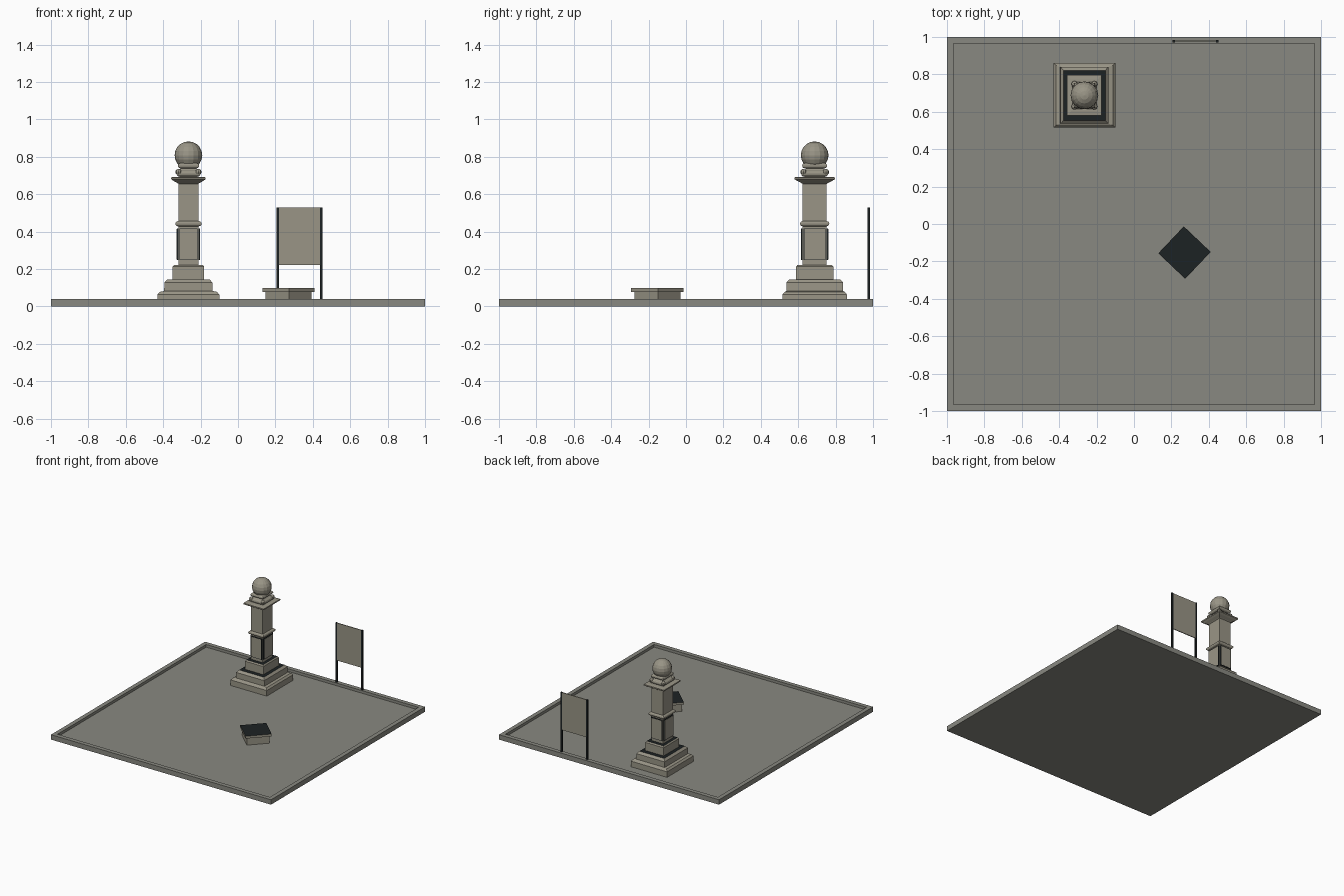
import bpy, bmesh, math
from mathutils import Matrix

if "Cube" in bpy.data.objects:
    bpy.data.objects.remove(bpy.data.objects["Cube"])


def material(name, rgb):
    m = bpy.data.materials.new(name)
    m.diffuse_color = (*rgb, 1)
    m.use_nodes = True
    m.node_tree.nodes["Principled BSDF"].inputs["Base Color"].default_value = m.diffuse_color
    return m


PAVING = material("paving", (0.25, 0.25, 0.22))
STONE = material("stone", (0.32, 0.30, 0.24))
DARK = material("dark", (0.012, 0.016, 0.017))


def finish(name, bm, mats, loc=(0, 0, 0), rot=0.0):
    bmesh.ops.recalc_face_normals(bm, faces=bm.faces[:])
    me = bpy.data.meshes.new(name)
    bm.to_mesh(me)
    bm.free()
    ob = bpy.data.objects.new(name, me)
    for m in mats:
        me.materials.append(m)
    ob.location = loc
    ob.rotation_euler.z = rot
    bpy.context.collection.objects.link(ob)
    return ob


def loft(name, sections, loc=(0, 0, 0), mats=(STONE,), dark_steps=(), rot=0.0):
    """Stack of rectangles (half x, half y, z), joined by walls and capped."""
    bm = bmesh.new()
    rings = []
    for hx, hy, z in sections:
        rings.append([bm.verts.new((sx * hx, sy * hy, z))
                      for sx, sy in ((-1, -1), (1, -1), (1, 1), (-1, 1))])
    for i in range(len(rings) - 1):
        a, b = rings[i], rings[i + 1]
        for k in range(4):
            n = (k + 1) % 4
            f = bm.faces.new((a[k], a[n], b[n], b[k]))
            f.material_index = 1 if i in dark_steps else 0
    bm.faces.new(rings[0][::-1])
    top = bm.faces.new(rings[-1])
    if "top" in dark_steps:
        top.material_index = 1
    return finish(name, bm, mats, loc, rot)


def box(name, size, loc, mat, rot=0.0):
    bm = bmesh.new()
    bmesh.ops.create_cube(bm, size=1, matrix=Matrix.Diagonal((*size, 1)))
    return finish(name, bm, (mat,), loc, rot)


# Paved ground tray with a raised kerb
FLOOR = 0.018
loft("ground_tray", [(1, 1, 0), (1, 1, 0.04), (0.965, 0.965, 0.04),
                     (0.965, 0.965, FLOOR)], mats=(PAVING,))

# Pillar: stepped pedestal with dark ledges
PX, PY = -0.265, 0.688
P = (PX, PY, 0)
loft("pedestal", [
    (0.165, 0.172, FLOOR), (0.165, 0.172, 0.064), (0.152, 0.160, 0.078),
    (0.130, 0.152, 0.082), (0.128, 0.152, 0.128), (0.112, 0.134, 0.145),
    (0.084, 0.100, 0.145), (0.084, 0.100, 0.212), (0.076, 0.092, 0.222),
    (0.053, 0.064, 0.222)],
    P, (STONE, DARK), dark_steps=(5, 8))

# Shaft and flared capital
loft("pillar_shaft", [
    (0.053, 0.064, 0.22), (0.053, 0.064, 0.655), (0.060, 0.072, 0.660),
    (0.078, 0.092, 0.670), (0.092, 0.108, 0.680), (0.092, 0.108, 0.690),
    (0.070, 0.084, 0.693)], P)


def roll(name, hx, hy, z0, z1):
    """Rounded square moulding."""
    r = (z1 - z0) / 2
    pts = []
    for i in range(7):
        a = -math.pi / 2 + math.pi * i / 6
        d = r * (math.cos(a) - 1)
        pts.append((hx + d, hy + d, (z0 + z1) / 2 + r * math.sin(a)))
    return loft(name, pts, P)


roll("shaft_band", 0.070, 0.078, 0.428, 0.456)
roll("lower_neck_roll", 0.064, 0.072, 0.693, 0.727)
loft("neck", [(0.056, 0.062, 0.72), (0.040, 0.044, 0.738),
              (0.040, 0.044, 0.775)], P)
roll("upper_neck_roll", 0.057, 0.067, 0.738, 0.766)

# Corner ornaments around the neck
for i, (sx, sy) in enumerate(((-1, -1), (1, -1), (1, 1), (-1, 1))):
    bm = bmesh.new()
    bmesh.ops.create_uvsphere(bm, u_segments=8, v_segments=6, radius=0.017)
    finish(f"neck_ornament_{i}", bm, (STONE,),
           (PX + sx * 0.053, PY + sy * 0.06, 0.718))

# Ball finial
bm = bmesh.new()
bmesh.ops.create_uvsphere(bm, u_segments=16, v_segments=10, radius=0.074)
finish("ball_finial", bm, (STONE,), (PX, PY, 0.808))

# Framed panels on the four shaft faces: dark backing, stone face
for i in range(4):
    a = i * math.pi / 2
    nx, ny = round(math.sin(a)), round(-math.cos(a))
    depth, width = (0.064, 0.098) if ny else (0.053, 0.118)
    for part, out, mat, w, t in (("backing", 0.004, DARK, width, 0.008),
                                 ("face", 0.0085, STONE, width - 0.008, 0.002)):
        d = depth + out
        h = 0.17 if part == "backing" else 0.162
        box(f"panel_{part}_{i}", (w, t, h),
            (PX + nx * d, PY + ny * d, 0.332), mat, a)

# Low plaque block, turned, with a dark top
C, TURN = (0.270, -0.153, 0), math.radians(46.5)
loft("plaque_block", [(0.087, 0.087, FLOOR), (0.087, 0.087, 0.08)], C, rot=TURN)
loft("plaque_lid", [(0.099, 0.099, 0.078), (0.099, 0.099, 0.098)], C,
     (STONE, DARK), ("top",), TURN)

# Sign board on two posts at the back kerb
for side, x in (("left", 0.212), ("right", 0.446)):
    box(f"sign_post_{side}", (0.014, 0.013, 0.495), (x, 0.978, 0.2825), DARK)
box("sign_board", (0.222, 0.007, 0.308), (0.329, 0.978, 0.375), STONE)
